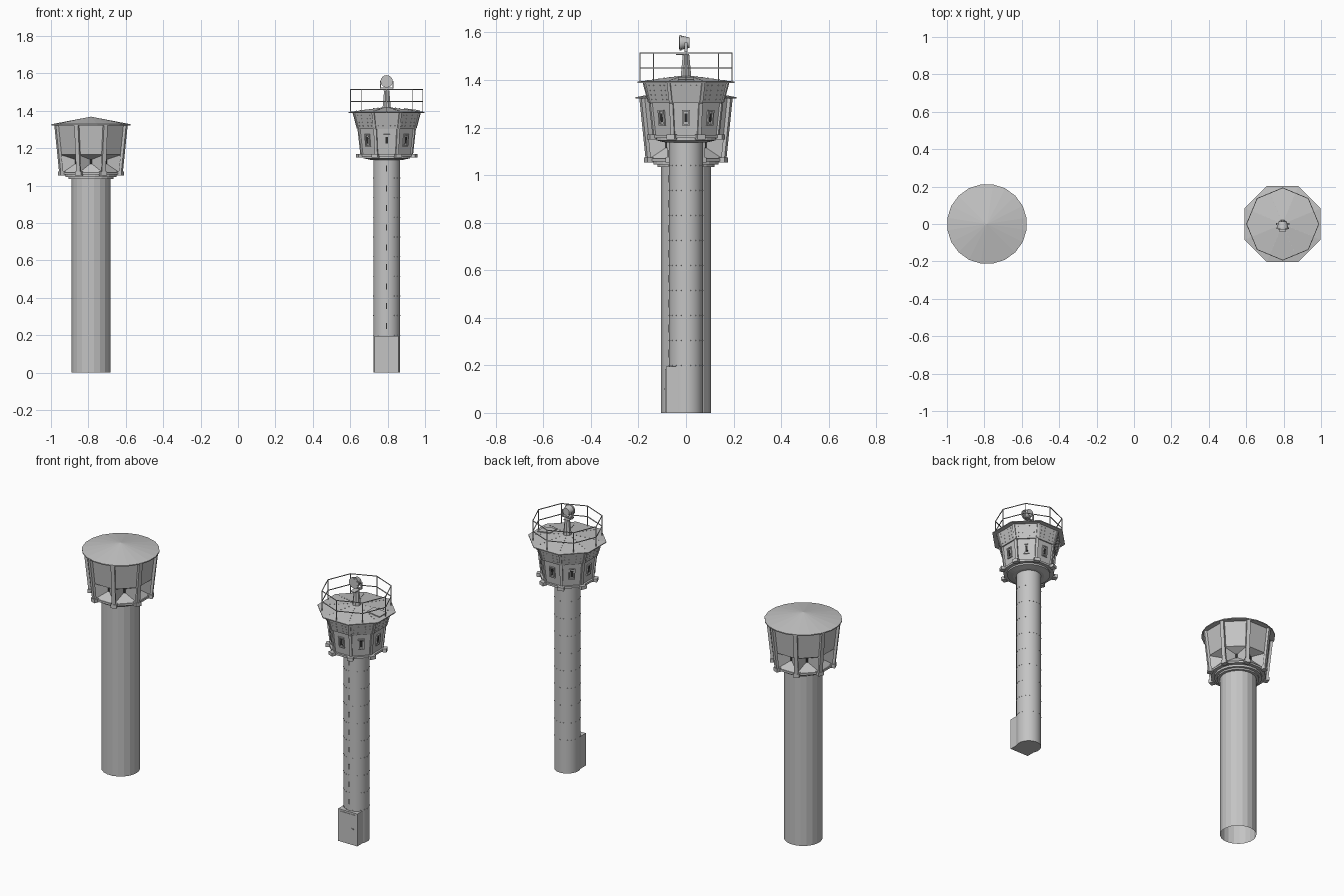
import bpy, bmesh
from math import pi, sin, cos, tan
from mathutils import Matrix, Vector

cube = bpy.data.objects.get("Cube")
if cube:
    bpy.data.objects.remove(cube)


def material(name, value):
    m = bpy.data.materials.new(name)
    m.use_nodes = True
    m.diffuse_color = (value, value, value, 1)
    m.node_tree.nodes["Principled BSDF"].inputs["Base Color"].default_value = m.diffuse_color
    return m


GREY = material("light grey", 0.55)
DARK = material("dark opening", 0.03)
LEFT, RIGHT = 0.795, -0.786     # tower centres along x
FLAT = 1 / cos(pi / 8)          # octagon apothem to corner radius
EIGHTHS = [k * pi / 4 for k in range(8)]


def finish(name, bm, mats=(GREY,), smooth=False):
    mesh = bpy.data.meshes.new(name)
    bm.to_mesh(mesh)
    bm.free()
    for m in mats:
        mesh.materials.append(m)
    ob = bpy.data.objects.new(name, mesh)
    bpy.context.collection.objects.link(ob)
    if smooth:
        bpy.ops.object.select_all(action='DESELECT')
        bpy.context.view_layer.objects.active = ob
        ob.select_set(True)
        bpy.ops.object.shade_smooth_by_angle(angle=0.6)
    return ob


def lathe(name, cx, profile, sides, bottom=True, smooth=False):
    """Stack rings of (radius, z); octagons take the apothem and face the axes."""
    bm = bmesh.new()
    scale = FLAT if sides == 8 else 1
    rings = []
    for r, z in profile:
        angles = [(i + 0.5) * 2 * pi / sides for i in range(sides)]
        rings.append([bm.verts.new((cx + r * scale * cos(a), r * scale * sin(a), z)) for a in angles])
    for lo, hi in zip(rings, rings[1:]):
        for i in range(sides):
            j = (i + 1) % sides
            bm.faces.new((lo[i], lo[j], hi[j], hi[i]))
    if bottom:
        bm.faces.new(rings[0][::-1])
    bm.faces.new(rings[-1])
    return finish(name, bm, smooth=smooth)


def spot(cx, angle, r, z, tilt=0):
    """Frame on a tower side: x outward, y sideways, z up."""
    return (Matrix.Translation((cx, 0, 0)) @ Matrix.Rotation(angle, 4, 'Z')
            @ Matrix.Translation((r, 0, z)) @ Matrix.Rotation(tilt, 4, 'Y'))


def boxes(name, items, mat=GREY):
    """One object from (matrix, size) boxes."""
    bm = bmesh.new()
    for m, size in items:
        bmesh.ops.create_cube(bm, size=1, matrix=m @ Matrix.Diagonal((*size, 1)))
    return finish(name, bm, (mat,))


def bar(p, q, width):
    p, q = Vector(p), Vector(q)
    turn = (q - p).to_track_quat('Z', 'Y').to_matrix().to_4x4()
    return Matrix.Translation((p + q) / 2) @ turn, (width, width, (q - p).length)


def polar(cx, r, a, z):
    return (cx + r * cos(a), r * sin(a), z)


def corner_posts(name, cx, low, high, width):
    items = []
    for a in EIGHTHS:
        c = a + pi / 8
        (r0, z0), (r1, z1) = low, high
        items.append((spot(cx, c, (r0 + r1) / 2 * FLAT, (z0 + z1) / 2,
                           (r1 - r0) * FLAT / (z1 - z0)), (width * 0.7, width, z1 - z0)))
    boxes(name, items)


# ---- Plain tower (model's right) ----
lathe("plain_shaft", RIGHT, [(0.106, 0), (0.106, 1.04)], 20, bottom=False)
lathe("plain_collar", RIGHT, [(0.122, 1.035), (0.122, 1.045), (0.138, 1.045),
                              (0.138, 1.06)], 20)
lathe("plain_ledge", RIGHT, [(0.157, 1.058), (0.157, 1.07)], 8)
lathe("plain_roof", RIGHT, [(0.214, 1.322), (0.214, 1.328), (0.001, 1.368)], 20)
corner_posts("plain_posts", RIGHT, (0.158, 1.06), (0.185, 1.325), 0.022)
boxes("plain_brackets", [(spot(RIGHT, a + pi / 8, 0.168, 1.064), (0.03, 0.035, 0.022)) for a in EIGHTHS])

# Cab walls: leaning panels above splayed openings that narrow to slits
bm = bmesh.new()
for a in EIGHTHS:
    def row(r, half, z):
        return [bm.verts.new(spot(RIGHT, a, r, z) @ Vector((0, s * half, 0))) for s in (-1, 1)]
    sill, head, top = [row(r, r * tan(pi / 8), z) for r, z in ((0.152, 1.07), (0.163, 1.165), (0.18, 1.325))]
    slit_low, slit_high = row(0.115, 0.006, 1.115), row(0.115, 0.006, 1.14)
    for (l0, r0), (l1, r1) in ((head, top), (slit_high, head), (sill, slit_low)):
        bm.faces.new((l0, r0, r1, l1))
    bm.faces.new((sill[0], slit_low[0], slit_high[0], head[0]))
    bm.faces.new((slit_low[1], sill[1], head[1], slit_high[1]))
    bm.faces.new((slit_low[0], slit_low[1], slit_high[1], slit_high[0])).material_index = 1
finish("plain_cab_walls", bm, (GREY, DARK))

# ---- Detailed tower (model's left) ----
lathe("plated_shaft", LEFT, [(0.072, 0), (0.072, 1.15)], 28, smooth=True)
seams = [0.2 + 0.105 * i for i in range(9)]
boxes("shaft_rivets", [(spot(LEFT, i * pi / 10, 0.072, z), (0.003, 0.005, 0.004))
                       for z in seams for i in range(20)])
boxes("shaft_slits", [(spot(LEFT, -pi / 2, 0.0715, z + 0.05), (0.004, 0.005, 0.032))
                      for z in seams], DARK)

# Entrance box with door plate and handle
boxes("entrance", [(Matrix.Translation((LEFT, -0.0425, 0.098)), (0.128, 0.085, 0.196))])
boxes("door", [(Matrix.Translation((LEFT, -0.086, 0.095)), (0.105, 0.004, 0.18))])
boxes("door_handle", [(Matrix.Translation((LEFT + 0.035, -0.09, 0.1)), (0.015, 0.006, 0.005))])

# Cab
lathe("cab_collar", LEFT, [(0.09, 1.138), (0.125, 1.146), (0.125, 1.158)], 28)
lathe("cab_ledge", LEFT, [(0.145, 1.156), (0.145, 1.168)], 8)
boxes("cab_brackets", [(spot(LEFT, a + pi / 8, 0.157, 1.16), (0.028, 0.035, 0.02)) for a in EIGHTHS])
lathe("cab_lower_walls", LEFT, [(0.133, 1.165), (0.148, 1.305)], 8)
lathe("cab_upper_walls", LEFT, [(0.155, 1.303), (0.177, 1.392)], 8)
corner_posts("cab_lower_posts", LEFT, (0.133, 1.168), (0.148, 1.303), 0.016)
corner_posts("cab_upper_straps", LEFT, (0.153, 1.305), (0.175, 1.39), 0.014)

# Framed windows on every lower side
frames = []
for a in EIGHTHS:
    m = spot(LEFT, a, 0.1425, 1.242, 0.107)
    for s in (-1, 1):
        frames.append((m @ Matrix.Translation((0, s * 0.014, 0)), (0.012, 0.007, 0.066)))
        frames.append((m @ Matrix.Translation((0, 0, s * 0.03)), (0.012, 0.035, 0.006)))
boxes("window_frames", frames)
boxes("window_panes", [(spot(LEFT, a, 0.142, 1.242, 0.107), (0.005, 0.014, 0.036)) for a in EIGHTHS], DARK)

# Rivets on the upper plates
boxes("cab_rivets", [(spot(LEFT, a, 0.166, 1.3475, 0.242) @ Matrix.Translation((0.001, y, z)),
                      (0.004, 0.004, 0.004))
                     for a in EIGHTHS for y in (-0.045, -0.02, 0.02, 0.045)
                     for z in (-0.03, -0.01, 0.01, 0.03)])

# Roof, hatch and roof rivets along the ribs
lathe("roof", LEFT, [(0.203, 1.388), (0.203, 1.393), (0.02, 1.418)], 8)
boxes("roof_hatch", [(spot(LEFT, 0, 0.135, 1.404, 0.13), (0.085, 0.068, 0.008))])
boxes("roof_rivets", [(spot(LEFT, a + pi / 8, r, 1.421 - r * 0.127), (0.005, 0.004, 0.004))
                      for a in EIGHTHS for r in (0.05, 0.075, 0.1, 0.125, 0.15, 0.175)])

# Railing with a post at each corner
rails = []
for a in EIGHTHS:
    rails.append(bar(polar(LEFT, 0.193, a, 1.39), polar(LEFT, 0.193, a, 1.515), 0.004))
    for z in (1.45, 1.514):
        rails.append(bar(polar(LEFT, 0.193, a, z), polar(LEFT, 0.193, a + pi / 4, z), 0.004))
boxes("railing", rails)

# Searchlight on its pedestal
lathe("light_pedestal", LEFT, [(0.023, 1.405), (0.014, 1.505)], 8)
boxes("light_platform", [(Matrix.Translation((LEFT, -0.014, 1.507)), (0.032, 0.055, 0.005))])
boxes("light_yoke", [(Matrix.Translation((LEFT, 0, 1.52)), (0.066, 0.012, 0.006))]
      + [(Matrix.Translation((LEFT + s * 0.033, 0, 1.538)), (0.005, 0.012, 0.04)) for s in (-1, 1)])


def drum(name, r_front, r_back, y, depth, mat=GREY):
    bm = bmesh.new()
    m = Matrix.Translation((LEFT, y, 1.557)) @ Matrix.Rotation(pi / 2, 4, 'X')
    bmesh.ops.create_cone(bm, cap_ends=True, segments=16, radius1=r_back, radius2=r_front,
                          depth=depth, matrix=m)
    finish(name, bm, (mat,), smooth=True)


drum("light_drum", 0.03, 0.022, -0.004, 0.036)
drum("light_rim", 0.033, 0.033, -0.023, 0.008)
drum("light_lens", 0.026, 0.026, -0.027, 0.003)
